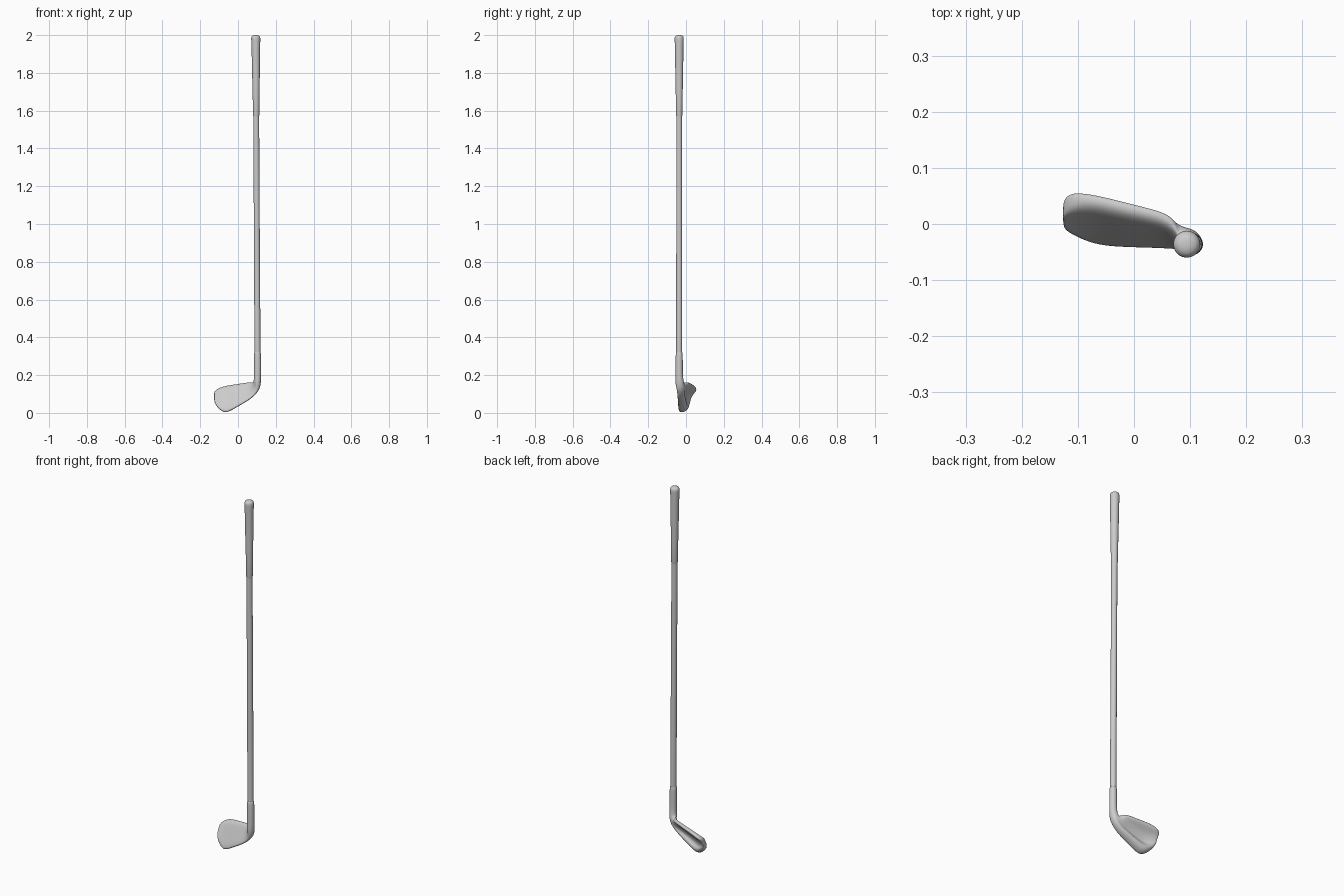
import bpy, bmesh
from math import sin, cos, radians, pi

if "Cube" in bpy.data.objects:
    bpy.data.objects.remove(bpy.data.objects["Cube"])


def loft(name, rings, subdiv=0):
    """Skin a list of equal-sized point rings and cap both ends."""
    bm = bmesh.new()
    rows = [[bm.verts.new(p) for p in ring] for ring in rings]
    n = len(rows[0])
    for a, b in zip(rows, rows[1:]):
        for i in range(n):
            j = (i + 1) % n
            bm.faces.new((a[i], a[j], b[j], b[i]))
    bm.faces.new(rows[0])
    bm.faces.new(rows[-1])
    bmesh.ops.recalc_face_normals(bm, faces=bm.faces)
    mesh = bpy.data.meshes.new(name)
    bm.to_mesh(mesh)
    bm.free()
    obj = bpy.data.objects.new(name, mesh)
    bpy.context.collection.objects.link(obj)
    if subdiv:
        mod = obj.modifiers.new("smooth", 'SUBSURF')
        mod.levels = mod.render_levels = subdiv
    bpy.ops.object.select_all(action='DESELECT')
    obj.select_set(True)
    bpy.context.view_layer.objects.active = obj
    if subdiv:
        for poly in mesh.polygons:
            poly.use_smooth = True
    else:
        bpy.ops.object.shade_smooth_by_angle(angle=radians(40))
    return obj


def blade_ring(x, yb, z0, yt, z1, top, sole, cav):
    """Blade cross-section: lofted face in front, cavity behind."""
    prof = [(0.02, 0), (0.33, 0), (0.68, 0), (0.97, 0),
            (1.01, top * 0.5), (0.96, top), (0.83, top), (0.70, cav),
            (0.36, cav), (0.26, sole * 0.92), (0.06, sole), (-0.01, sole * 0.5)]
    return [(x, yb + (yt - yb) * v + w, z0 + (z1 - z0) * v) for v, w in prof]


def neck_ring(cx, cy, cz, r, tilt):
    """Round section turned from the blade direction up to the shaft."""
    t = radians(tilt)
    ring = []
    for i in range(12):
        a = radians(30 * i + 40)
        up = -cos(a) * r
        ring.append((cx - up * sin(t), cy - sin(a) * r, cz + up * cos(t)))
    return ring


def axis_x(z):
    return 0.105 - 0.0055 * z


SHAFT_Y = -0.036


def round_part(name, profile, sides=20):
    rings = [[(axis_x(z) + r * cos(2 * pi * i / sides),
               SHAFT_Y + r * sin(2 * pi * i / sides), z) for i in range(sides)]
             for r, z in profile]
    return loft(name, rings)


# Club head: toe to heel, then bending up into the hosel
head = [blade_ring(*s) for s in [
    (-0.127, -0.006, 0.068, 0.012, 0.106, 0.026, 0.029, 0.027),
    (-0.121, -0.017, 0.046, 0.020, 0.119, 0.034, 0.034, 0.030),
    (-0.104, -0.029, 0.022, 0.026, 0.131, 0.036, 0.039, 0.024),
    (-0.070, -0.045, -0.004, 0.027, 0.143, 0.031, 0.048, 0.010),
    (-0.030, -0.049, 0.015, 0.017, 0.149, 0.031, 0.046, 0.010),
    (0.030, -0.049, 0.051, 0.006, 0.158, 0.026, 0.040, 0.013),
    (0.072, -0.050, 0.076, -0.005, 0.164, 0.024, 0.035, 0.022)]]
head += [neck_ring(0.100, -0.031, 0.140, 0.027, 45),
         neck_ring(axis_x(0.18), SHAFT_Y, 0.18, 0.020, 88),
         neck_ring(axis_x(0.25), SHAFT_Y, 0.25, 0.020, 90),
         neck_ring(axis_x(0.315), SHAFT_Y, 0.315, 0.0195, 90),
         neck_ring(axis_x(0.325), SHAFT_Y, 0.325, 0.0165, 90)]
loft("club_head", head, subdiv=2)

# Long slim shaft
round_part("shaft", [(0.015, 0.27), (0.0160, 0.34), (0.0155, 1.0), (0.0155, 1.62)])

# Tapered grip with rounded butt cap
round_part("grip", [(0.0155, 1.57), (0.0165, 1.575), (0.0185, 1.70), (0.0210, 1.83),
                    (0.0225, 1.93), (0.0240, 1.975), (0.0240, 1.985),
                    (0.0215, 1.993), (0.0150, 1.998), (0.0060, 2.0)])
